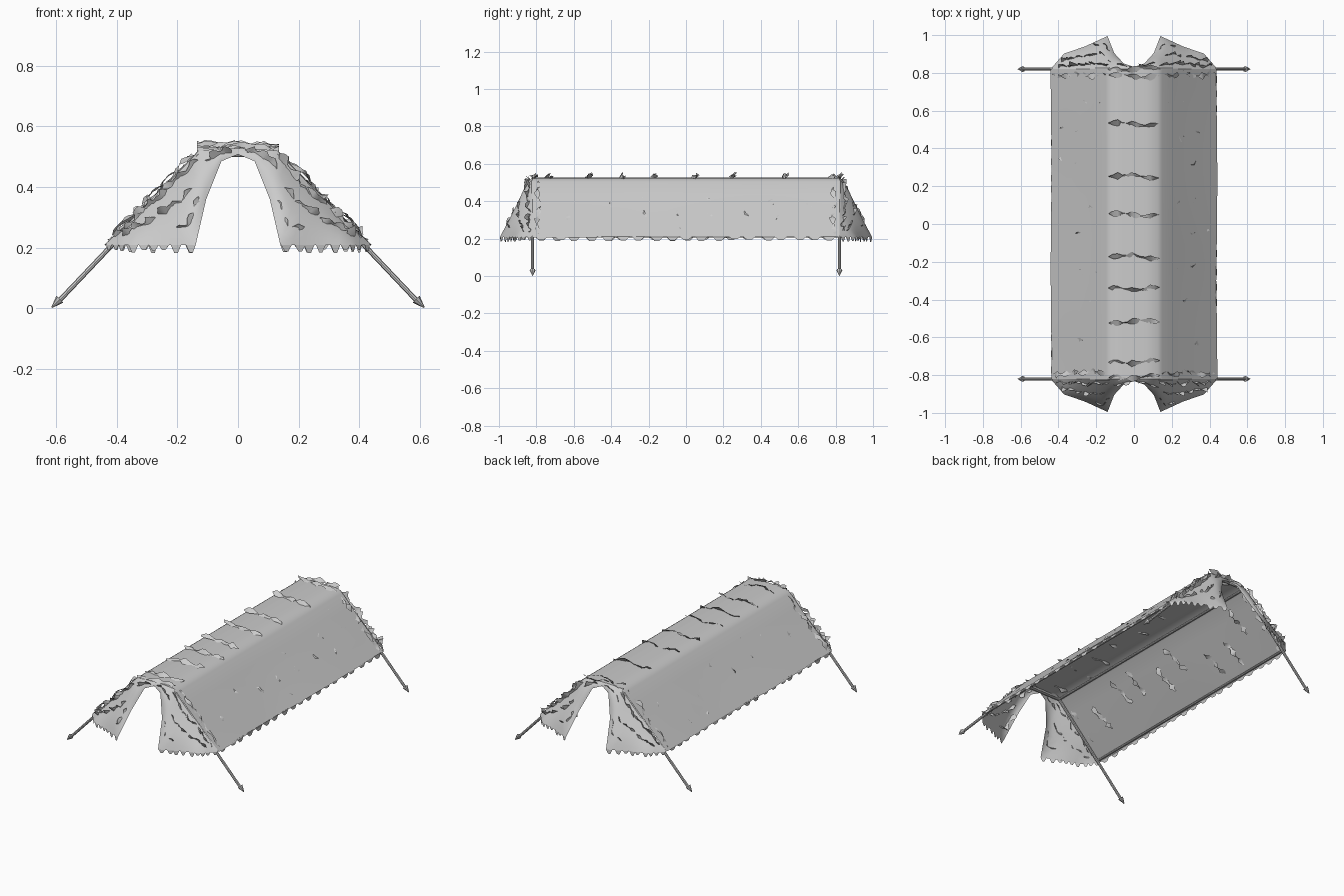
import bpy, math, random
from mathutils import Vector

if "Cube" in bpy.data.objects:
    bpy.data.objects.remove(bpy.data.objects["Cube"])

random.seed(4)


def make(name, verts, faces, smooth=True):
    me = bpy.data.meshes.new(name)
    me.from_pydata([tuple(v) for v in verts], [], faces)
    me.update()
    ob = bpy.data.objects.new(name, me)
    bpy.context.collection.objects.link(ob)
    for p in me.polygons:
        p.use_smooth = smooth
    return ob


def sample(path, t):
    # point at parameter t (0..1) with equal parameter per segment
    s = t * (len(path) - 1)
    i = min(int(s), len(path) - 2)
    return Vector(path[i]).lerp(Vector(path[i + 1]), s - i)


def grid(name, rows):
    n = len(rows[0])
    verts = [v for r in rows for v in r]
    faces = [(i * n + j, i * n + j + 1, (i + 1) * n + j + 1, (i + 1) * n + j)
             for i in range(len(rows) - 1) for j in range(n - 1)]
    return make(name, verts, faces)


def rod(name, a, b, r1, r2=None, sides=8):
    a, b = Vector(a), Vector(b)
    bpy.ops.mesh.primitive_cone_add(vertices=sides, radius1=r1, radius2=r1 if r2 is None else r2,
                                    depth=(b - a).length, location=(a + b) / 2)
    ob = bpy.context.object
    ob.name = name
    ob.rotation_euler = (b - a).to_track_quat('Z', 'Y').to_euler()


def scrap(verts, faces, path, across, normal, width=0.017):
    # ragged cloth strip: alternating wide and narrow, rippling off the cloth
    prof = [0.1, 0.75, 1, 0.3, 0.25, 1, 0.8, 0.25, 0.4, 1, 0.6, 0.1]
    across, normal = Vector(across).normalized(), Vector(normal).normalized()
    base, ph = len(verts), random.uniform(0, 6)
    for i, w in enumerate(prof):
        t = i / (len(prof) - 1)
        c = sample(path, t) + across * 0.008 * math.sin(4 * t + ph)
        c += normal * 0.009 * math.sin(9 * t + ph)
        tilt = normal * random.uniform(-0.006, 0.010)
        h = w * width * random.uniform(0.8, 1.2)
        verts += [c + across * h + tilt, c - across * h - tilt]
        if i:
            k = base + 2 * i
            faces.append((k - 2, k - 1, k + 1, k))


def fringe(verts, faces, path, count, out):
    # small torn tabs hanging along a hem
    for i in range(count):
        t = (i + random.uniform(0.3, 0.7)) / count
        d = 0.42 / count
        a, b, c, e = (sample(path, min(max(t + k, 0), 1)) for k in (-d, d, d * 0.35, -d * 0.35))
        drop = Vector(out) + Vector((0, 0, -random.uniform(0.014, 0.026)))
        k = len(verts)
        verts += [a, b, c + drop, e + drop]
        faces.append((k, k + 1, k + 2, k + 3))


# main cloth cover with a slight sag
section = [(-.435, .208), (-.36, .283), (-.285, .361), (-.21, .438), (-.15, .503), (-.125, .522),
           (-.06, .526), (0, .527), (.06, .526), (.125, .522), (.15, .503), (.21, .438),
           (.285, .361), (.36, .283), (.435, .208)]
rows = []
for i in range(17):
    y = -0.82 + 1.64 * i / 16
    row = []
    for x, z in section:
        k = max(0, (abs(x) - .15) / .285)
        s = 0.006 * k * math.sin(3 * y + 2 * x)
        row.append(Vector((x + math.copysign(s, x), y, z + s * 0.3)))
    rows.append(row)
grid("cloth_cover", rows)

# end flaps, curtain-like, open in the middle
arch = [(.435, .82, .215), (.36, .82, .283), (.285, .82, .361), (.21, .82, .438),
        (.13, .82, .52), (.065, .82, .526), (0, .82, .527)]
hem = [(.435, .828, .208), (.37, .902, .208), (.26, .94, .208), (.14, .995, .208),
       (.105, .905, .36), (.055, .85, .485), (0, .832, .508)]
for ey in (-1, 1):
    for sx in (-1, 1):
        m = Vector((sx, ey, 1))
        side = "right" if sx > 0 else "left"
        end = "back" if ey > 0 else "front"
        rows = []
        for j in range(7):
            v = j / 6
            row = []
            for i in range(19):
                u = i / 18
                p = sample(arch, u).lerp(sample(hem, u), v)
                p.y += 0.018 * math.sin(math.pi * v) * math.sin(math.pi * u)
                row.append(p * m)
            rows.append(row)
        grid(f"{end}_{side}_flap", rows)

        # hem fringe and rows of scraps on each flap
        V, F = [], []
        fringe(V, F, [Vector(p) * m for p in hem[:4]], 9, (0, 0, 0))
        make(f"{end}_{side}_flap_fringe", V, F)
        V, F = [], []
        for a, b, v in ((.06, .26, .08), (.22, .45, .08), (.42, .66, .1), (.64, .95, .3),
                        (.12, .34, .45), (.36, .58, .4), (.42, .62, .72)):
            path = []
            for k in range(6):
                u = a + (b - a) * k / 5
                p = sample(arch, u).lerp(sample(hem, u), v + random.uniform(-.04, .04))
                p.y += 0.014 + random.uniform(-.008, .004)
                path.append(p * m)
            scrap(V, F, path, Vector((.5, .3, .6)) * m, Vector((.4, .8, .4)) * m)
        make(f"{end}_{side}_flap_scraps", V, F)

        # leg pole with pointed ground stake
        y = ey * .82
        rod(f"{end}_{side}_leg", (sx * .13, y, .51), (sx * .59, y, .025), .008)
        rod(f"{end}_{side}_stake", (sx * .588, y, .030), (sx * .615, y, .002), .016, .002)

    rod(f"{end}_top_crossbar", (-.13, ey * .82, .506), (.13, ey * .82, .506), .007)

# long poles along ridge and eaves
for sx in (-1, 1):
    side = "right" if sx > 0 else "left"
    rod(f"{side}_ridge_pole", (sx * .13, -.82, .508), (sx * .13, .82, .508), .007)
    rod(f"{side}_eave_pole", (sx * .42, -.82, .213), (sx * .42, .82, .213), .007)

    # eave fringe
    V, F = [], []
    fringe(V, F, [(sx * .435, -.81, .212), (sx * .435, .81, .212)], 19, (sx * .004, 0, 0))
    make(f"{side}_eave_fringe", V, F)

    # scraps threaded through the slopes, mostly hanging inside
    V, F = [], []
    for i in range(8):
        y = -.62 + .18 * i + random.uniform(-.04, .04)
        x0 = random.choice((.17, .22, .27))
        x1 = x0 + .12
        path = [Vector((sx * x, y + (x - x0) * .3, .648 - x - .014)) for x in (x0, (x0 + x1) / 2, x1)]
        scrap(V, F, path, (0, 1, 0), (sx, 0, 1))
    # scraps on the slope close to the end frames
    for ey in (-1, 1):
        for x0 in (.15, .29):
            path = [(sx * x, ey * .79, .648 - x + .008) for x in (x0, x0 + .07, x0 + .14)]
            scrap(V, F, path, (0, 1, 0), (sx, 0, 1))
    make(f"{side}_slope_scraps", V, F)

# scraps across the ridge
V, F = [], []
for y in (.785, .53, .25, .05, -.175, -.34, -.52, -.73, -.81, .82):
    scrap(V, F, [(-.135, y, .531), (0, y, .535), (.135, y, .531)], (0, 1, .5), (0, -.3, 1), .018)
make("ridge_scraps", V, F)
